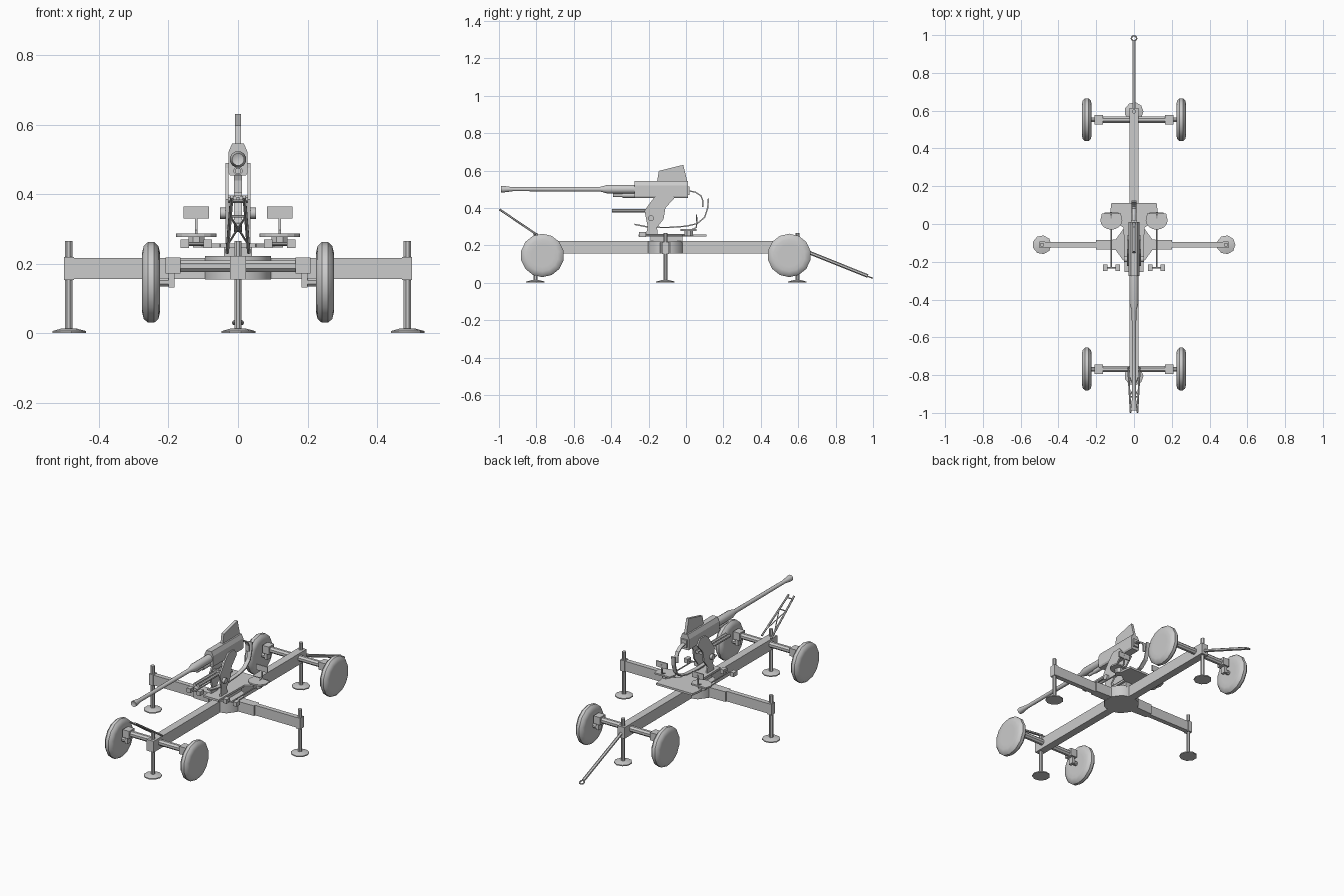
import bpy, bmesh, math
from mathutils import Vector

if "Cube" in bpy.data.objects:
    bpy.data.objects.remove(bpy.data.objects["Cube"])

CY = -0.11  # y of the turntable centre


def finish(name, bm, smooth=False):
    bmesh.ops.recalc_face_normals(bm, faces=bm.faces)
    me = bpy.data.meshes.new(name)
    bm.to_mesh(me)
    bm.free()
    ob = bpy.data.objects.new(name, me)
    bpy.context.collection.objects.link(ob)
    if smooth:
        bpy.ops.object.select_all(action='DESELECT')
        ob.select_set(True)
        bpy.context.view_layer.objects.active = ob
        bpy.ops.object.shade_smooth_by_angle(angle=math.radians(40))
    return ob


def box(name, x0, x1, y0, y1, z0, z1):
    bm = bmesh.new()
    bmesh.ops.create_cube(bm, size=1)
    for v in bm.verts:
        v.co = ((x0 + x1) / 2 + v.co.x * (x1 - x0), (y0 + y1) / 2 + v.co.y * (y1 - y0),
                (z0 + z1) / 2 + v.co.z * (z1 - z0))
    return finish(name, bm)


def prism(name, pts, axis, a, b):
    """Extrude a 2D outline from a to b along the axis (others in xyz order)."""
    def at(p, t):
        return {'x': (t, p[0], p[1]), 'y': (p[0], t, p[1]), 'z': (p[0], p[1], t)}[axis]
    bm = bmesh.new()
    lo, hi = [bm.verts.new(at(p, a)) for p in pts], [bm.verts.new(at(p, b)) for p in pts]
    bm.faces.new(lo)
    bm.faces.new(hi)
    for i in range(len(pts)):
        j = (i + 1) % len(pts)
        bm.faces.new((lo[i], lo[j], hi[j], hi[i]))
    return finish(name, bm)


def lathe(name, profile, origin, axis, n=12):
    """Revolve (distance along axis, radius) pairs, closing both ends."""
    q = Vector(axis).to_track_quat('Z', 'Y')
    bm = bmesh.new()
    rings = [[bm.verts.new(Vector(origin) + q @ Vector((r * math.cos(2 * math.pi * (k + .5) / n),
              r * math.sin(2 * math.pi * (k + .5) / n), t))) for k in range(n)] for t, r in profile]
    for a, b in zip(rings, rings[1:]):
        for k in range(n):
            bm.faces.new((a[k], a[(k + 1) % n], b[(k + 1) % n], b[k]))
    bm.faces.new(rings[0])
    bm.faces.new(rings[-1])
    return finish(name, bm, True)


def rod(name, a, b, r, n=8):
    d = Vector(b) - Vector(a)
    return lathe(name, [(0, r), (d.length, r)], a, d, n)


def strip(name, path, w, t):
    """Flat bar of width w and thickness t following a (y, z) path."""
    left, right = [], []
    for i, p in enumerate(path):
        d = (Vector(path[min(i + 1, len(path) - 1)]) - Vector(path[max(i - 1, 0)])).normalized()
        nrm = Vector((-d.y, d.x)) * t / 2
        left.append(Vector(p) + nrm)
        right.append(Vector(p) - nrm)
    return prism(name, left + right[::-1], 'x', -w / 2, w / 2)


# Chassis: long beam, hub and side arms
box("long_beam", -.023, .023, -.83, .615, .155, .222)
lathe("hub", [(.155, .1), (.222, .1)], (0, CY, 0), (0, 0, 1), 10)
for s, side in ((-1, "left"), (1, "right")):
    prism(side + "_arm", [(s * .06, CY - .035), (s * .1, CY - .027), (s * .2, CY - .024),
          (s * .2, CY - .014), (s * .49, CY - .014), (s * .49, CY + .014), (s * .2, CY + .014),
          (s * .2, CY + .024), (s * .1, CY + .027), (s * .06, CY + .035)], 'z', .156, .216)
    box(side + "_arm_end", *sorted((s * .472, s * .5)), CY - .018, CY + .018, .153, .219)

# Levelling jacks
for name, x, y in (("front", 0, -.805), ("rear", 0, .595), ("left", -.487, CY), ("right", .487, CY)):
    lathe(name + "_jack_pad", [(0, .05), (.006, .05), (.014, .02)], (x, y, 0), (0, 0, 1), 9)
    rod(name + "_jack_post", (x, y, .01), (x, y, .265), .0115)

# Axles, stub brackets and wheels
for end, y in (("front", -.768), ("rear", .552)):
    rod(end + "_axle", (-.18, y, .193), (.18, y, .193), .018)
    for s, side in ((-1, "left"), (1, "right")):
        n = f"{end}_{side}_"
        box(n + "axle_block", *sorted((s * .165, s * .208)), y - .025, y + .025, .171, .217)
        box(n + "stub_bracket", *sorted((s * .183, s * .2)), y - .015, y + .015, .132, .175)
        rod(n + "stub", (s * .183, y, .146), (s * .24, y, .146), .013)
        lathe(n + "wheel", [(-.026, .06), (-.026, .085), (-.021, .105), (-.009, .116), (.009, .116),
              (.021, .105), (.026, .085), (.026, .06)], (s * .25, y, .146), (s, 0, 0), 14)

# Tow bar with ring
rod("tow_bar", (0, .6, .185), (0, .972, .036), .0095, 6)
bpy.ops.mesh.primitive_torus_add(location=(0, .983, .03), rotation=(-.37, 0, 0), major_radius=.014,
                                 minor_radius=.004, major_segments=12, minor_segments=6)
bpy.context.object.name = "tow_ring"

# Barrel rest frame at the front
foot, tip = lambda s: Vector((s * .031, -.76, .232)), lambda s: Vector((s * .018, -.997, .392))
for s in (-1, 1):
    rod("rest_frame_leg", foot(s), tip(s), .0055, 6)
    rod("rest_frame_brace", foot(s).lerp(tip(s), .15), foot(-s).lerp(tip(-s), .65), .003, 6)
for t in (.65, .93):
    rod("rest_frame_bar", foot(-1).lerp(tip(-1), t), foot(1).lerp(tip(1), t), .004, 6)

# Barrel with flared muzzle and sleeve
lathe("barrel", [(-.985, .013), (-.988, .018), (-.975, .018), (-.925, .011), (-.46, .0125),
      (-.42, .024), (-.27, .024)], (0, 0, .5), (0, 1, 0), 12)
lathe("recoil_tube", [(-.39, .009), (-.34, .009), (-.34, .013), (-.26, .013)], (0, 0, .467), (0, 1, 0), 10)

# Receiver, feed guide and sights
prism("receiver", [(-.022, .453), (.022, .453), (.028, .462), (.028, .52), (.017, .545),
      (-.017, .545), (-.028, .52), (-.028, .462)], 'y', -.275, .01)
prism("feed_guide", [(-.155, .54), (-.145, .598), (-.015, .63), (.008, .54)], 'x', -.008, .008)
box("breech_block", -.017, .017, 0, .02, .47, .515)

# Case deflector and curved chute
strip("case_deflector", [(.01, .492), (.05, .484), (.08, .465), (.09, .44), (.09, .405)], .022, .007)
strip("case_chute", [(.12, .45), (.116, .4), (.1, .35), (.06, .316), (0, .302), (-.1, .295),
      (-.2, .297), (-.275, .312)], .024, .007)

# Gun mount: side plates, trunnions, balance springs, pedestal
plate = [(-.215, .25), (-.205, .3), (-.222, .385), (-.19, .43), (-.155, .475), (-.135, .49), (-.085, .49),
         (-.06, .455), (-.11, .4), (-.12, .34), (-.155, .295), (-.15, .25)]
for s, side in ((-1, "left"), (1, "right")):
    prism(side + "_mount_plate", plate, 'x', s * .027, s * .036)
    rod(side + "_trunnion", (s * .03, -.187, .345), (s * .052, -.187, .345), .016, 10)
    rod(side + "_balance_spring", (s * .012, -.395, .385), (s * .012, -.12, .385), .0105)
rod("spring_cross_shaft", (-.03, -.187, .385), (.03, -.187, .385), .012)
box("pedestal", -.04, .04, -.19, -.02, .215, .25)
prism("platform", [(-.12, .11), (.12, .11), (.13, .03), (.055, -.02), (.05, -.255), (-.05, -.255),
      (-.055, -.02), (-.13, .03)], 'z', .246, .258)

# Seats, backrests and foot pedals
for s, side in ((-1, "left"), (1, "right")):
    x = s * .12
    arc = [(x + .058 * math.cos(a), .02 + .05 * math.sin(a))
           for a in (math.pi + i * math.pi / 8 for i in range(9))]
    prism(side + "_seat", arc + [(x + .05, .055), (x - .05, .055)], 'z', .277, .286)
    rod(side + "_seat_post", (x, .015, .25), (x, .015, .28), .025)
    strip(side + "_backrest_stem", [(.03, .284), (.055, .295), (.06, .35)], .008, .007).location.x = x
    box(side + "_backrest", x - .037, x + .037, .053, .06, .33, .364)
    rod(side + "_pedal_rod", (x, .03, .257), (x, -.235, .257), .004, 6)
    rod(side + "_pedal_bar", (x - .04, -.232, .257), (x + .04, -.232, .257), .005, 6)
    for d in (-.033, .033):
        box(side + "_pedal", x + d - .012, x + d + .012, -.25, -.215, .245, .27)
